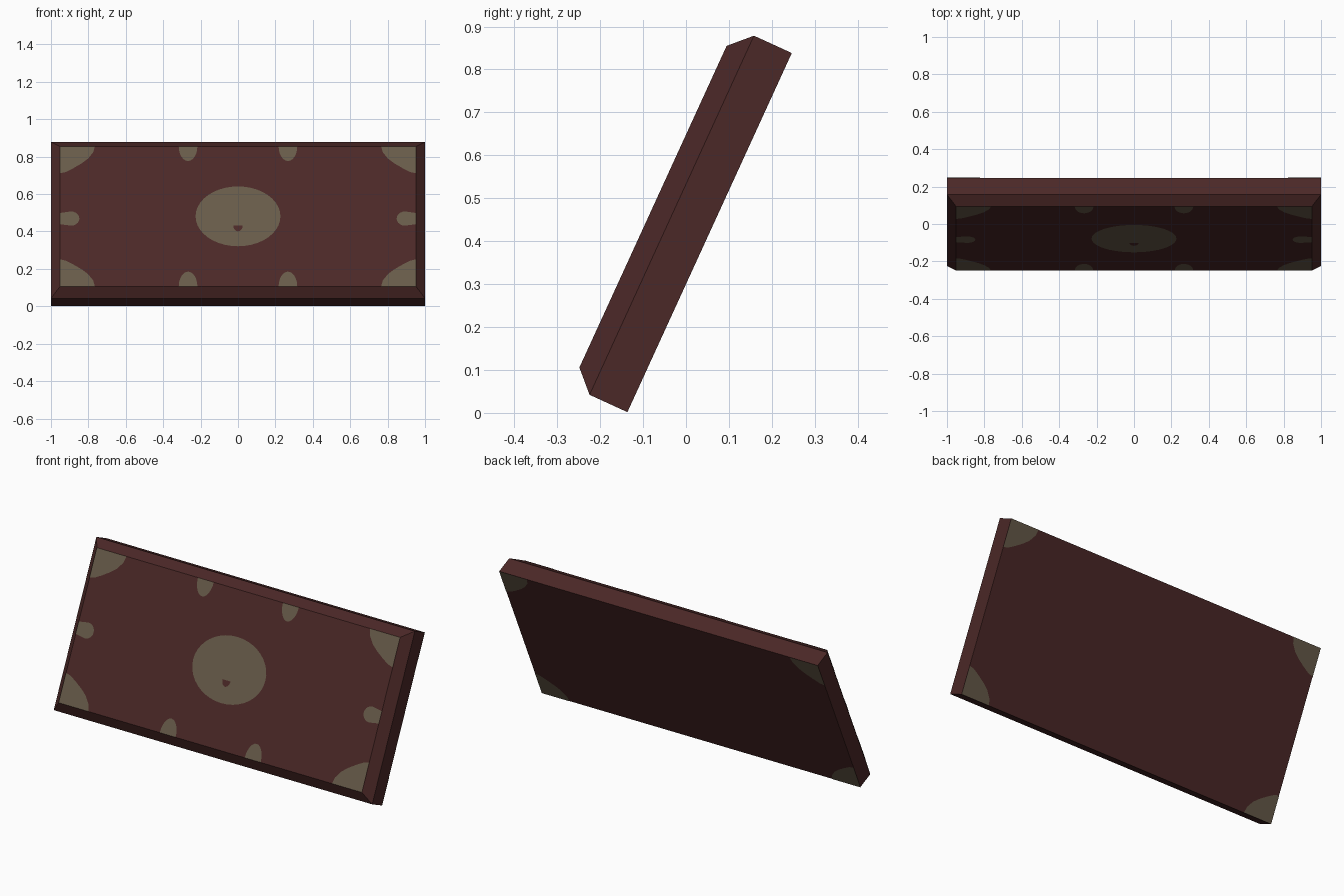
import bpy, bmesh
from math import sin, cos, pi, radians
from mathutils import Matrix

cube = bpy.data.objects.get("Cube")
if cube:
    bpy.data.objects.remove(cube, do_unlink=True)

# Panel dimensions in its own plane, and the lean that stands it up
HX, HY, EDGE, DEPTH, BEVEL = 1.0, 0.46, 0.097, 0.145, 0.048
FX, FY, LIFT = HX - BEVEL, HY - BEVEL, 0.0015
LEAN = Matrix.Translation((0, 0.055, 0.42)) @ Matrix.Rotation(radians(65.4), 4, 'X')


def material(name, rgb):
    m = bpy.data.materials.new(name)
    m.use_nodes = True
    m.diffuse_color = (*rgb, 1)
    m.node_tree.nodes["Principled BSDF"].inputs["Base Color"].default_value = (*rgb, 1)
    return m


leather = material("dark red brown", (0.070, 0.021, 0.020))
brass = material("dull brass", (0.135, 0.104, 0.066))


def finish(name, bm, mat):
    bm.transform(LEAN)
    me = bpy.data.meshes.new(name)
    bm.to_mesh(me)
    bm.free()
    me.materials.append(mat)
    ob = bpy.data.objects.new(name, me)
    bpy.context.scene.collection.objects.link(ob)
    return ob


def plate(name, outlines, z, mat, facing=1):
    """Flat painted shapes lying on the front (1) or back (-1)."""
    bm = bmesh.new()
    for pts in outlines:
        f = bm.faces.new([bm.verts.new((x, y, z)) for x, y in pts])
        f.normal_update()
        if f.normal.z * facing < 0:
            f.normal_flip()
    return finish(name, bm, mat)


def arc(cx, cy, rx, ry, start, end, n):
    steps = [start + (end - start) * i / n for i in range(n + 1)]
    return [(cx + rx * cos(a), cy + ry * sin(a)) for a in steps]


def mirrored(pts, both=True):
    """Copies of an outline on the left and right, and top and bottom."""
    return [[(x * sx, y * sy) for x, y in pts]
            for sx in (1, -1) for sy in ((1, -1) if both else (1,))]


def corner(hx, hy, s=1.0):
    shape = [(0, 0), (0.187, 0), (0.178, 0.035), (0.15, 0.073),
             (0.117, 0.1), (0.07, 0.13), (0.03, 0.152), (0, 0.159)]
    return [(hx - x * s, hy - y * s) for x, y in shape]


# Slab with a bevelled front
bm = bmesh.new()
rings = [[bm.verts.new((sx * hx, sy * hy, z))
          for sx, sy in ((-1, -1), (1, -1), (1, 1), (-1, 1))]
         for hx, hy, z in ((HX, HY, 0), (HX, HY, EDGE), (FX, FY, DEPTH))]
bm.faces.new(rings[0][::-1])
bm.faces.new(rings[-1])
for low, high in zip(rings, rings[1:]):
    for i in range(4):
        j = (i + 1) % 4
        bm.faces.new((low[i], low[j], high[j], high[i]))
finish("slab", bm, leather)

# Corner pieces on both sides
front = DEPTH + LIFT
plate("front_corners", mirrored(corner(FX, FY)), front, brass)
plate("back_corners", mirrored(corner(HX, HY, 0.94)), -LIFT, brass, -1)

# Rounded tabs along the edges
plate("long_edge_tabs", mirrored(arc(0.267, FY, 0.05, 0.087, pi, 2 * pi, 12)), front, brass)
side_tab = [(FX, 0.02)] + arc(0.893, -0.013, 0.045, 0.042, pi / 2, 3 * pi / 2, 10) + [(FX, -0.046)]
plate("short_edge_tabs", mirrored(side_tab, False), front, brass)

# Central oval with a small dark notch
plate("centre_oval", [arc(0, 0, 0.227, 0.176, 0, 2 * pi, 40)[:-1]], front, brass)
plate("centre_notch", [arc(0, -0.055, 0.025, 0.034, pi, 2 * pi, 8)], front + LIFT, leather)
